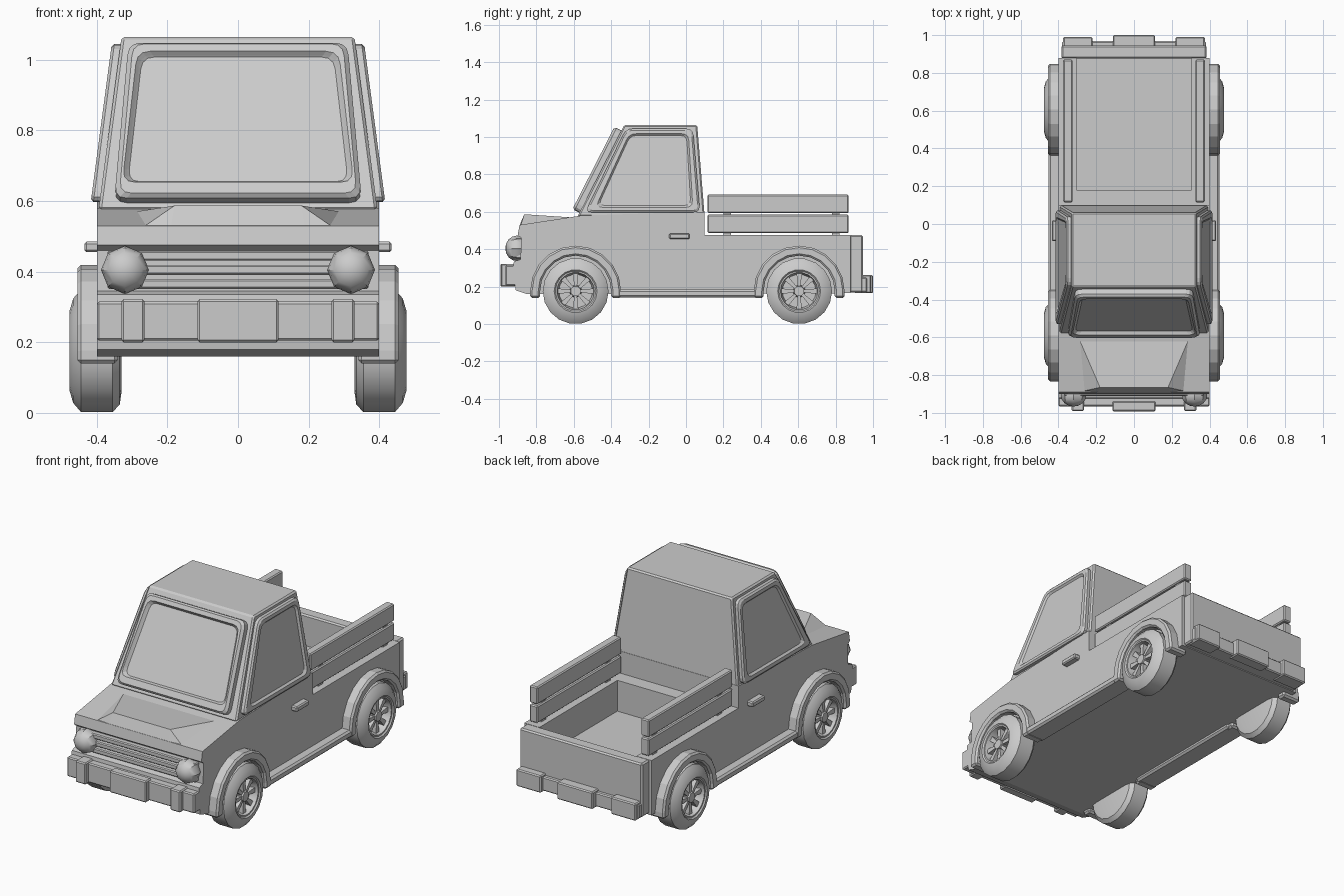
import bpy
import bmesh
import math
from mathutils import Vector

if "Cube" in bpy.data.objects:
    bpy.data.objects.remove(bpy.data.objects["Cube"])

grey = bpy.data.materials.new("plain_grey")
grey.use_nodes = True
grey.diffuse_color = (0.6, 0.6, 0.6, 1)
grey.node_tree.nodes["Principled BSDF"].inputs["Base Color"].default_value = (0.6, 0.6, 0.6, 1)

SIDES = (("left", 1), ("right", -1))
AXLES = (("front", -0.59), ("rear", 0.605))


def add(name, bm, bevel=0, smooth=False):
    bmesh.ops.recalc_face_normals(bm, faces=bm.faces)
    mesh = bpy.data.meshes.new(name)
    bm.to_mesh(mesh)
    bm.free()
    mesh.materials.append(grey)
    if smooth:
        mesh.shade_smooth()
        mesh.set_sharp_from_angle(angle=math.radians(35))
    obj = bpy.data.objects.new(name, mesh)
    bpy.context.scene.collection.objects.link(obj)
    if bevel:
        mod = obj.modifiers.new("edge_bevel", 'BEVEL')
        mod.width = bevel
        mod.segments = 1
        mod.limit_method = 'ANGLE'
    return obj


def hull(name, points, bevel=0):
    bm = bmesh.new()
    for p in points:
        bm.verts.new(p)
    bmesh.ops.convex_hull(bm, input=bm.verts)
    bmesh.ops.dissolve_limit(bm, angle_limit=0.02, verts=bm.verts, edges=bm.edges)
    return add(name, bm, bevel)


def box(name, xs, ys, zs, bevel=0.006):
    return hull(name, [(x, y, z) for x in xs for y in ys for z in zs], bevel)


def prism(name, profile, x0, x1, bevel=0):
    """Extrude a (y, z) outline across x."""
    bm = bmesh.new()
    a = [bm.verts.new((x0, y, z)) for y, z in profile]
    b = [bm.verts.new((x1, y, z)) for y, z in profile]
    bm.faces.new(a)
    bm.faces.new(b)
    bridge(bm, a, b)
    return add(name, bm, bevel)


def bridge(bm, a, b):
    for i in range(len(a)):
        j = (i + 1) % len(a)
        bm.faces.new((a[i], a[j], b[j], b[i]))


def rounded(points, r):
    """Replace every corner with a short arc."""
    out = []
    for i, p in enumerate(points):
        p = Vector(p)
        q0 = p + (Vector(points[i - 1]) - p).normalized() * r
        q1 = p + (Vector(points[(i + 1) % len(points)]) - p).normalized() * r
        for t in (0, 0.33, 0.67, 1):
            out.append(q0 * (1 - t) ** 2 + p * 2 * t * (1 - t) + q1 * t * t)
    return out


def shrink(points, k):
    c = sum(points, Vector((0, 0))) / len(points)
    return [c + (p - c) * k for p in points]


def window(name, outer, inner, thick, place):
    """Raised frame with a recessed pane, laid on a sloping wall."""
    o, i = rounded(outer, 0.035), rounded(inner, 0.035)
    steps = ((o, -0.01), (o, thick * 0.7), (shrink(o, 0.96), thick),
             (shrink(i, 1.03), thick), (i, thick * 0.75), (shrink(i, 0.98), thick * 0.6))
    bm = bmesh.new()
    loops = [[bm.verts.new(place(p.x, p.y, d)) for p in pts] for pts, d in steps]
    for a, b in zip(loops, loops[1:]):
        bridge(bm, a, b)
    bm.faces.new(loops[0])
    bm.faces.new(loops[-1])
    return add(name, bm)


# Lower body with recessed grille and bed floor
prism("lower_body", [
    (-0.85, 0.16), (-0.91, 0.18), (-0.925, 0.3), (-0.92, 0.335), (-0.885, 0.345),
    (-0.88, 0.46), (-0.9, 0.475), (-0.89, 0.53), (-0.56, 0.58), (0.06, 0.6),
    (0.1, 0.6), (0.1, 0.475), (0.18, 0.475), (0.18, 0.3), (0.88, 0.3), (0.88, 0.165)],
    -0.4, 0.4)
hull("hood_scoop", [(s * x, y, z) for s in (1, -1) for x, y, z in (
    (0.29, -0.61, 0.57), (0.29, -0.61, 0.55), (0.18, -0.865, 0.587),
    (0.19, -0.89, 0.527), (0.27, -0.885, 0.525))])
for n, z in enumerate((0.365, 0.405, 0.445)):
    box(f"grille_slat_{n}", (-0.37, 0.37), (-0.91, -0.87), (z - 0.014, z + 0.014), 0.005)

# Cab
CAB_LOW, CAB_HIGH = 0.575, 1.065


def mix(a, b, z):
    return a + (b - a) * (z - CAB_LOW) / (CAB_HIGH - CAB_LOW)


hull("cab", [(s * x, y, z) for s in (1, -1) for x, y, z in (
    (0.395, -0.58, CAB_LOW), (0.395, 0.1, CAB_LOW),
    (0.33, -0.33, CAB_HIGH), (0.33, 0.06, CAB_HIGH))], 0.008)
window("windscreen",
       [(-0.35, 0.595), (0.35, 0.595), (0.31, 1.035), (-0.31, 1.035)],
       [(-0.318, 0.64), (0.318, 0.64), (0.277, 1.0), (-0.277, 1.0)], 0.042,
       lambda x, z, d: (x, mix(-0.58, -0.33, z) - 0.89 * d, z + 0.45 * d))
for side, s in SIDES:
    window(f"{side}_side_window",
           [(-0.54, 0.597), (0.075, 0.597), (0.037, 1.045), (-0.32, 1.045)],
           [(-0.475, 0.63), (0.03, 0.63), (0.007, 1.012), (-0.3, 1.012)], 0.025,
           lambda y, z, d, s=s: (s * (mix(0.395, 0.33, z) + d), y, z))
    box(f"{side}_door_handle", (s * 0.39, s * 0.435), (-0.09, 0.02), (0.455, 0.485))

# Cargo bed
for side, s in SIDES:
    box(f"{side}_bed_wall", (s * 0.305, s * 0.4), (0.17, 0.88), (0.29, 0.475), 0)
    for n, z in enumerate((0.487, 0.594)):
        box(f"{side}_plank_{n}", (s * 0.325, s * 0.375), (0.115, 0.87), (z, z + 0.098))
    for n, y in enumerate((0.2, 0.78)):
        box(f"{side}_plank_post_{n}", (s * 0.335, s * 0.365), (y, y + 0.04), (0.46, 0.68), 0)
box("tailgate", (-0.385, 0.385), (0.875, 0.945), (0.17, 0.475), 0.008)

# Bumpers
box("front_bumper", (-0.4, 0.4), (-0.965, -0.9), (0.205, 0.315))
box("front_plate", (-0.115, 0.115), (-0.992, -0.94), (0.2, 0.322))
box("rear_bumper", (-0.38, 0.38), (0.87, 0.968), (0.17, 0.25))
box("rear_plate", (-0.112, 0.112), (0.93, 1.0), (0.165, 0.262))
for side, s in SIDES:
    box(f"{side}_front_overrider", (s * 0.265, s * 0.33), (-0.99, -0.91), (0.2, 0.322))
    box(f"{side}_rear_overrider", (s * 0.22, s * 0.375), (0.9, 0.99), (0.165, 0.262))

# Headlights
for side, s in SIDES:
    bm = bmesh.new()
    bmesh.ops.create_uvsphere(bm, u_segments=8, v_segments=8, radius=0.068)
    for v in bm.verts:
        x, y, z = v.co
        v.co = (s * 0.32 + x, -0.905 + z * 0.9, 0.405 + y)
    add(f"{side}_headlight", bm, smooth=True)

# Wheel arches and sills
RADIUS = 0.176


def arc(cy, r, n):
    return [(cy + r * math.cos(math.pi * i / n), RADIUS + r * math.sin(math.pi * i / n))
            for i in range(n + 1)]


for side, s in SIDES:
    for axle, cy in AXLES:
        outer, inner = arc(cy, 0.243, 10), arc(cy, 0.19, 10)
        outline = ([(cy + 0.243, 0.14)] + outer + [(cy - 0.243, 0.14), (cy - 0.19, 0.14)]
                   + inner[::-1] + [(cy + 0.19, 0.14)])
        prism(f"{axle}_{side}_arch", outline, s * 0.34, s * 0.455, 0.01)
    box(f"{side}_sill", (s * 0.33, s * 0.453), (-0.38, 0.39), (0.142, 0.185), 0.01)

# Wheels: lathed tyre and dished rim, then spokes and hub
TYRE = [(0.12, 0.33), (0.155, 0.335), (0.176, 0.355), (0.176, 0.445), (0.15, 0.467),
        (0.115, 0.477), (0.108, 0.47), (0.1, 0.47), (0.09, 0.425)]
SEG = 18
for side, s in SIDES:
    for axle, cy in AXLES:
        def spot(r, x, a):
            return (s * x, cy + r * math.cos(a), RADIUS + r * math.sin(a))

        def ring(bm, r, x, n):
            return [bm.verts.new(spot(r, x, math.tau * (i + 0.5) / n - math.pi / 2))
                    for i in range(n)]

        bm = bmesh.new()
        rings = [ring(bm, r, x, SEG) for r, x in TYRE]
        for a, b in zip(rings, rings[1:]):
            bridge(bm, a, b)
        bm.faces.new(rings[0])
        bm.faces.new(rings[-1])
        add(f"{axle}_{side}_wheel", bm, smooth=True)

        bm = bmesh.new()
        back, front = ring(bm, 0.034, 0.42, 8), ring(bm, 0.028, 0.462, 8)
        bridge(bm, back, front)
        bm.faces.new(front)
        add(f"{axle}_{side}_hub", bm)
        for k in range(8):
            a = math.tau * k / 8
            hull(f"{axle}_{side}_spoke_{k}",
                 [spot(r, x, a + t * w) for x in (0.42, 0.453)
                  for r, w in ((0.025, 0.3), (0.096, 0.15)) for t in (-1, 1)])
